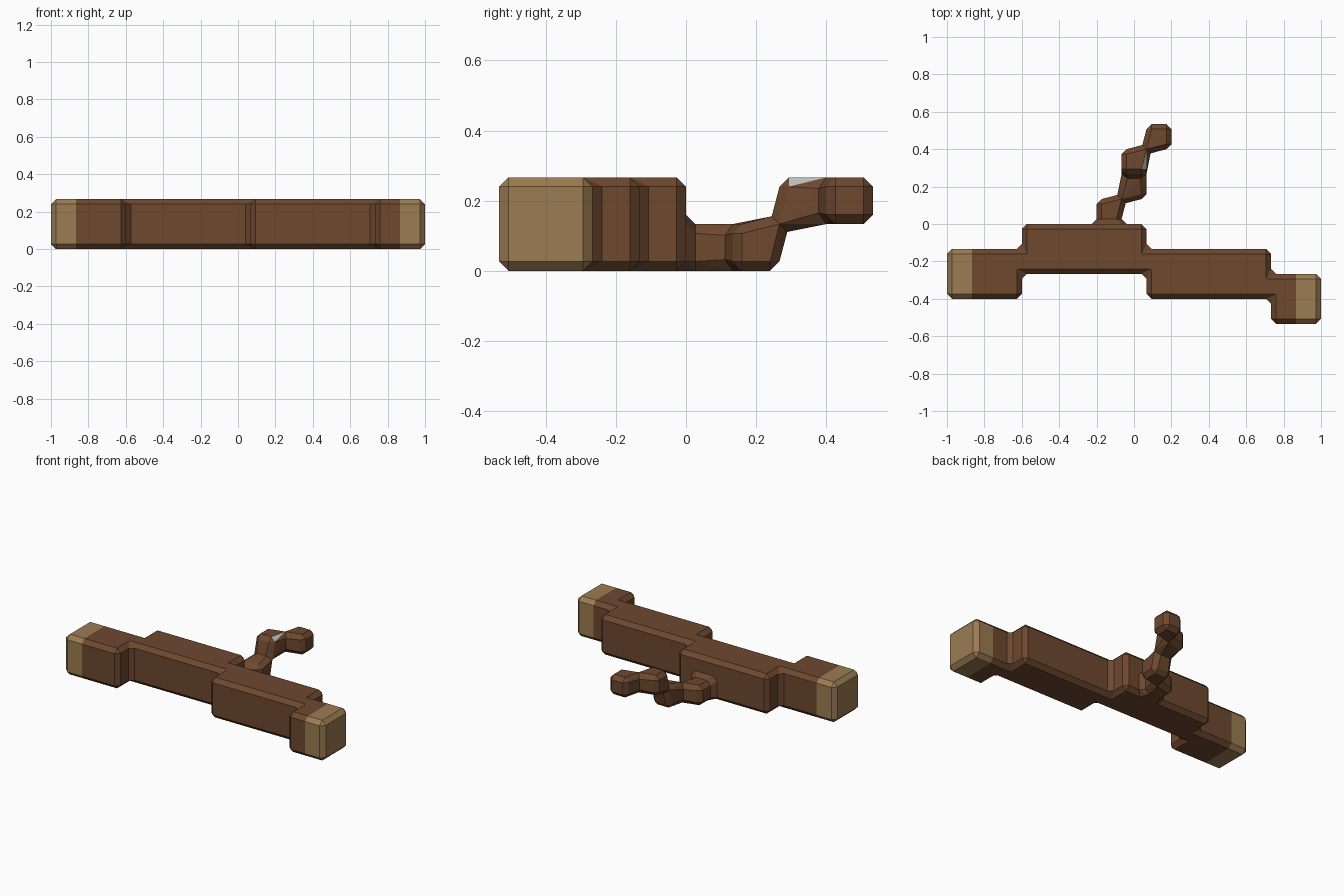
import bpy, bmesh
from mathutils import Vector

cube = bpy.data.objects.get("Cube")
if cube:
    bpy.data.objects.remove(cube)

U = 2 / 15        # grid unit of the log
B = U * 0.2       # chamfer size
N = U / 6         # half spread of a neck between twig blocks


def material(name, rgb):
    m = bpy.data.materials.new(name)
    m.use_nodes = True
    m.diffuse_color = (*rgb, 1)
    m.node_tree.nodes["Principled BSDF"].inputs["Base Color"].default_value = (*rgb, 1)
    return m


bark = material("bark brown", (0.155, 0.065, 0.028))
wood = material("cut wood tan", (0.33, 0.20, 0.085))
pale = material("pale grey", (0.52, 0.52, 0.52))


def add_object(name, bm, mats):
    bmesh.ops.recalc_face_normals(bm, faces=bm.faces[:])
    mesh = bpy.data.meshes.new(name)
    bm.to_mesh(mesh)
    bm.free()
    for m in mats:
        mesh.materials.append(m)
    ob = bpy.data.objects.new(name, mesh)
    bpy.context.collection.objects.link(ob)
    return ob


def hull(points):
    bm = bmesh.new()
    for p in points:
        bm.verts.new(p)
    res = bmesh.ops.convex_hull(bm, input=bm.verts[:])
    inner = {g for g in res["geom_interior"] + res["geom_unused"]
             if isinstance(g, bmesh.types.BMVert)}
    bmesh.ops.delete(bm, geom=list(inner), context="VERTS")
    bmesh.ops.dissolve_limit(bm, angle_limit=0.01, verts=bm.verts[:], edges=bm.edges[:])
    return bm


# Log: stepped outline in grid units, extruded and chamfered
outline = [(-7.5, -3), (-4.5, -3), (-4.5, -2), (0.5, -2), (0.5, -3), (5.5, -3),
           (5.5, -4), (7.5, -4), (7.5, -2), (5.5, -2), (5.5, -1), (0.5, -1),
           (0.5, 0), (-4.5, 0), (-4.5, -1), (-7.5, -1)]
bm = bmesh.new()
base = bm.faces.new([bm.verts.new((x * U, y * U, 0)) for x, y in outline])
top = bmesh.ops.extrude_face_region(bm, geom=[base], use_keep_orig=True)
bmesh.ops.translate(bm, vec=(0, 0, 2 * U),
                    verts=[g for g in top["geom"] if isinstance(g, bmesh.types.BMVert)])
bmesh.ops.recalc_face_normals(bm, faces=bm.faces[:])
bmesh.ops.bevel(bm, geom=bm.edges[:], offset=B, offset_type="OFFSET",
                segments=1, profile=0.5, affect="EDGES")

# Tan sawn ends, one unit deep
cut = 6.5 * U
for x in (-cut, cut):
    bmesh.ops.bisect_plane(bm, geom=bm.verts[:] + bm.edges[:] + bm.faces[:],
                           plane_co=(x, 0, 0), plane_no=(1, 0, 0))
for f in bm.faces:
    f.material_index = int(abs(f.calc_center_median().x) > cut)
add_object("log", bm, [bark, wood])


# Twig: chamfered blocks that touch along their edges through narrow necks
def block_points(corner):
    pts = []
    for axis in range(3):
        for i in range(8):
            p = []
            for k in range(3):
                inset = 0 if k == axis else B
                p.append(corner[k] * U + (U - inset if i >> k & 1 else inset))
            pts.append(Vector(p))
    return pts


def neck_points(mid, along, spread):
    mid, along, spread = Vector(mid) * U, Vector(along), Vector(spread) * N
    ends = [mid + along * s * U / 2 for s in (-1, 1)]
    sides = [mid + along * s * (U / 2 - B * 1.2) + spread * t
             for s in (-1, 1) for t in (-1, 1)]
    return ends + sides


corners = [(-1.5, 0, 0), (-0.5, 1, 0), (-0.5, 2, 1), (0.5, 3, 1)]
necks = [neck_points((-0.5, 1, 0.5), (0, 0, 1), (-1, 1, 0)),
         neck_points((0, 2, 1), (1, 0, 0), (0, -1, 1)),
         neck_points((0.5, 3, 1.5), (0, 0, 1), (-1, 1, 0))]
for i, corner in enumerate(corners):
    pts = block_points(corner)
    for n in necks[max(i - 1, 0):i + 1]:
        pts += n
    bm = hull(pts)
    if i == 2:
        # Pale facet on the upper left edge of the bend
        for f in bm.faces:
            c = f.calc_center_median()
            n = f.normal
            if n.x > 0.3 and n.z > 0.3 and abs(n.y) < 0.5 and c.z > 2 * U - B * 0.55:
                f.material_index = 1
    add_object(f"twig_block_{i + 1}", bm, [bark, pale])

# Flare where the twig leaves the log
x0, x1 = -1.5 * U, -0.5 * U
flare = [(x, 0, z) for x in (x0 - B, x1 + B) for z in (B, U)]
flare += [(x, 0, U + B) for x in (x0, x1)]
flare += [(x, B, z) for x in (x0, x1) for z in (B, U - B)]
flare += [(x, B, z) for x in (x0 + B, x1 - B) for z in (0, U)]
flare += [(x, -B, 0) for x in (x0, x1)]
add_object("twig_flare", hull(flare), [bark])
